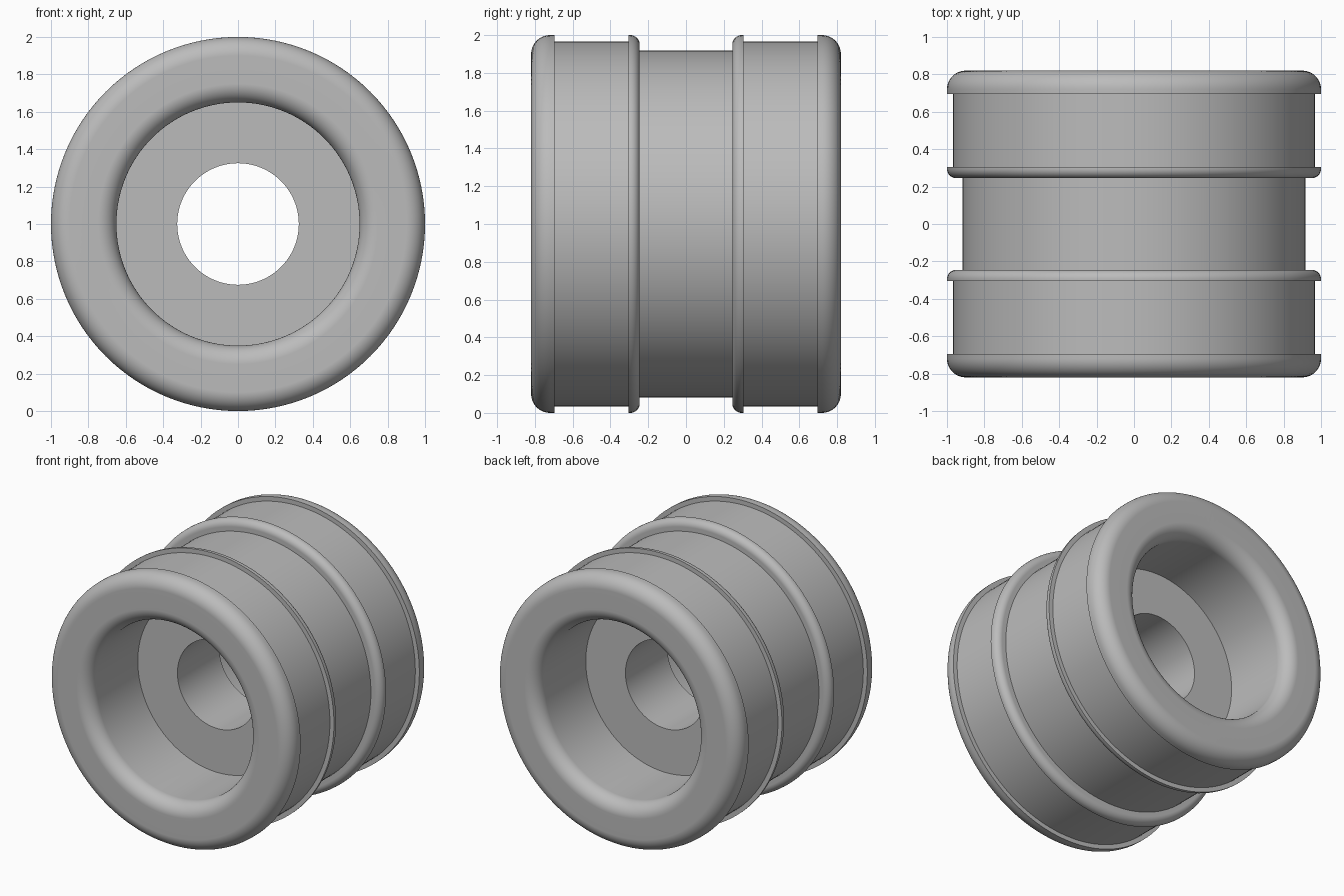
import bpy, bmesh
from math import sin, cos, pi, radians

SEGMENTS = 128

if "Cube" in bpy.data.objects:
    bpy.data.objects.remove(bpy.data.objects["Cube"], do_unlink=True)

grey = bpy.data.materials.new("plain grey")
grey.use_nodes = True
colour = (0.5, 0.5, 0.5, 1)
grey.diffuse_color = colour
grey.node_tree.nodes["Principled BSDF"].inputs["Base Color"].default_value = colour


def arc(y, r, radius, start, end, steps=10):
    """Rounded corner as (y, r) points; angle 0 points along the axis."""
    angles = [radians(start + (end - start) * i / steps) for i in range(steps + 1)]
    return [(y + radius * cos(a), r + radius * sin(a)) for a in angles]


def lathe(name, profile):
    """Spin a closed (y, r) profile round the y axis, centred at height 1."""
    bm = bmesh.new()
    rings = []
    for i in range(SEGMENTS):
        a = 2 * pi * i / SEGMENTS
        rings.append([bm.verts.new((r * cos(a), y, 1 + r * sin(a))) for y, r in profile])
    n = len(profile)
    for i, ring in enumerate(rings):
        following = rings[(i + 1) % SEGMENTS]
        for j in range(n):
            k = (j + 1) % n
            bm.faces.new((ring[j], ring[k], following[k], following[j]))
    bmesh.ops.recalc_face_normals(bm, faces=bm.faces)
    mesh = bpy.data.meshes.new(name)
    bm.to_mesh(mesh)
    bm.free()
    mesh.materials.append(grey)
    obj = bpy.data.objects.new(name, mesh)
    bpy.context.collection.objects.link(obj)
    bpy.ops.object.select_all(action='DESELECT')
    obj.select_set(True)
    bpy.context.view_layer.objects.active = obj
    bpy.ops.object.shade_smooth_by_angle(angle=radians(30))
    # Keep flat rings flat beside the rounded rims
    weighted = obj.modifiers.new("flat_rings", 'WEIGHTED_NORMAL')
    weighted.keep_sharp = True
    return obj


# Half section, from the bore outwards and back to the waist
half = [(0.245, 0.325), (0.245, 0.65)]         # bore edge and recess floor
half += arc(0.72, 0.75, 0.1, 270, 360)         # rounded mouth of the recess
half += arc(0.72, 0.9, 0.1, 0, 90)             # rounded outer rim
half += [(0.695, 1.0), (0.695, 0.967)]         # back of the rim
half += [(0.305, 0.967), (0.305, 1.0)]         # band and step up to the bead
half += arc(0.295, 0.95, 0.05, 90, 180)        # rounded bead
half += [(0.245, 0.918)]                       # step down to the waist

# The back half mirrors the front half
lathe("flanged_roller", half + [(-y, r) for y, r in reversed(half)])
